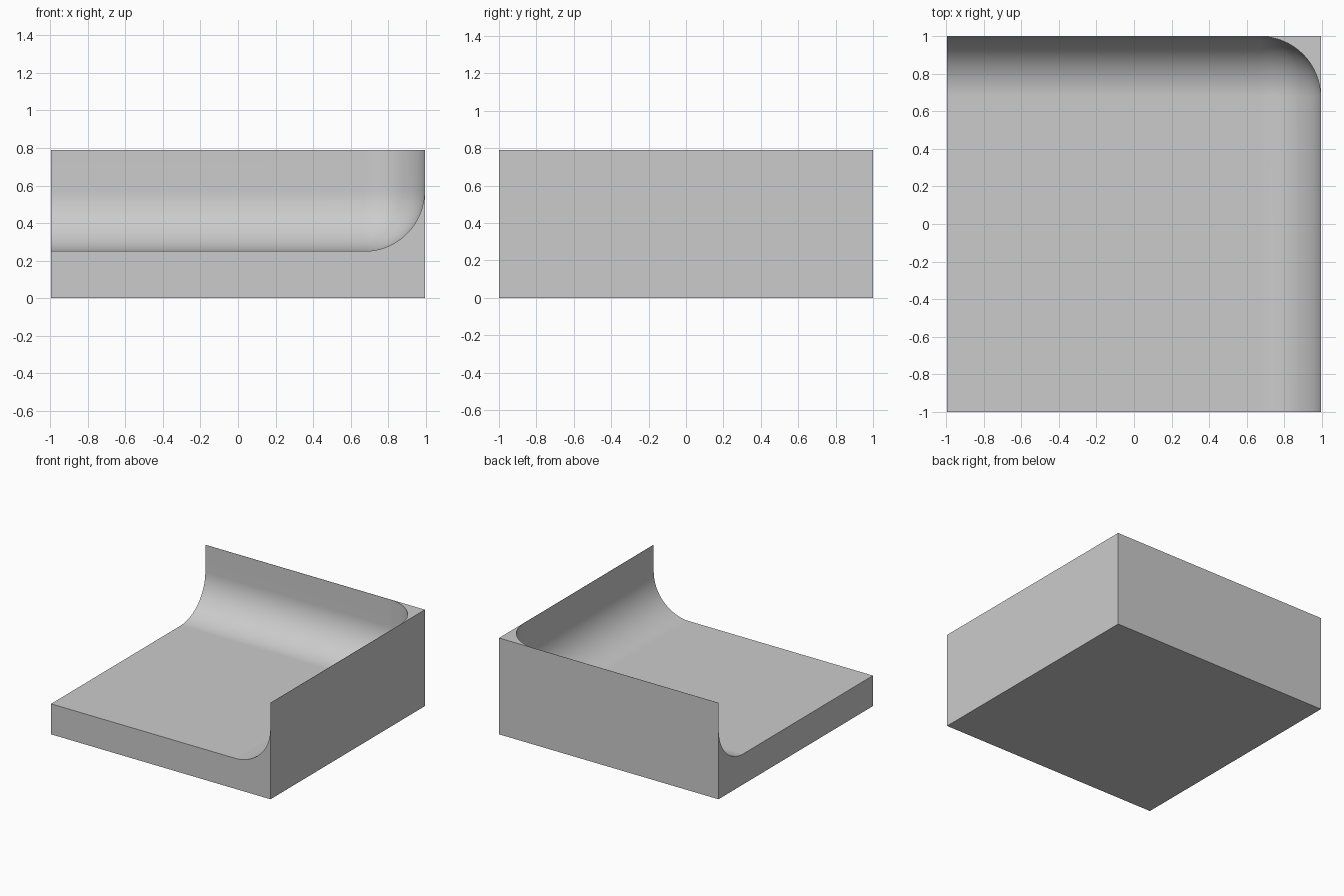
import bpy
import bmesh
import math
from mathutils import Vector

HALF_X, HALF_Y, HEIGHT = 0.995, 1.0, 0.79
FLOOR, RADIUS, WALL = 0.25, 0.32, 0.002

default = bpy.data.objects.get("Cube")
if default:
    bpy.data.objects.remove(default, do_unlink=True)

grey = bpy.data.materials.new("plain grey")
grey.use_nodes = True
colour = (0.6, 0.6, 0.6, 1)
grey.diffuse_color = colour
grey.node_tree.nodes["Principled BSDF"].inputs["Base Color"].default_value = colour


def box(name, low, high, round_corner=None):
    """Box between two corners; the edges meeting at round_corner are filleted."""
    low, high = Vector(low), Vector(high)
    bm = bmesh.new()
    bmesh.ops.create_cube(bm, size=1)
    for v in bm.verts:
        v.co = Vector([high[i] if v.co[i] > 0 else low[i] for i in range(3)])
    if round_corner:
        corner = min(bm.verts, key=lambda v: (v.co - Vector(round_corner)).length)
        bmesh.ops.bevel(bm, geom=list(corner.link_edges), offset=RADIUS,
                        offset_type='OFFSET', segments=16, profile=0.5,
                        affect='EDGES')
    mesh = bpy.data.meshes.new(name)
    bm.to_mesh(mesh)
    bm.free()
    mesh.materials.append(grey)
    obj = bpy.data.objects.new(name, mesh)
    bpy.context.collection.objects.link(obj)
    return obj


# Solid block
block = box("block", (-HALF_X, -HALF_Y, 0), (HALF_X, HALF_Y, HEIGHT))

# Pocket open to the front, right and top, with filleted floor and walls
inner = (HALF_X - WALL, HALF_Y - WALL, FLOOR)
pocket = box("pocket_cutter", (-2, -2, FLOOR), (inner[0], inner[1], 2),
             round_corner=inner)
pocket.hide_render = True

cut = block.modifiers.new("pocket", 'BOOLEAN')
cut.operation = 'DIFFERENCE'
cut.solver = 'EXACT'
cut.object = pocket

# Apply the cut, then smooth the fillets only
bpy.context.view_layer.objects.active = block
block.select_set(True)
bpy.ops.object.modifier_apply(modifier=cut.name)
bpy.data.objects.remove(pocket, do_unlink=True)
bpy.ops.object.shade_smooth_by_angle(angle=math.radians(30))
weighted = block.modifiers.new("weighted normals", 'WEIGHTED_NORMAL')
weighted.keep_sharp = True
